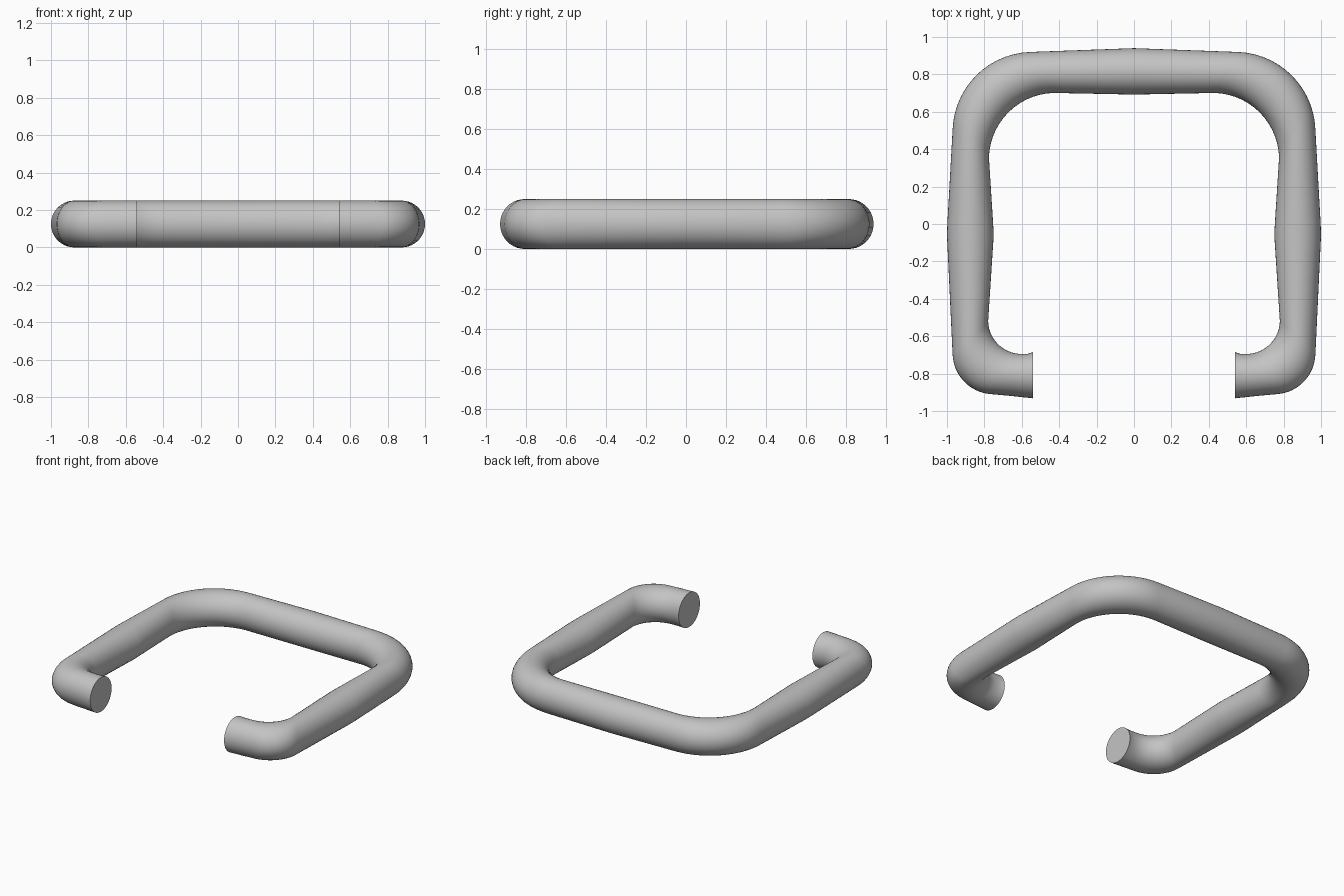
import bpy, bmesh, math
from mathutils import Vector

if "Cube" in bpy.data.objects:
    bpy.data.objects.remove(bpy.data.objects["Cube"])

SIDES = 40       # points round the tube
HALF_H = 0.125   # half the tube height

grey = bpy.data.materials.new("plain grey")
grey.diffuse_color = (0.55, 0.55, 0.55, 1)
grey.use_nodes = True
grey.node_tree.nodes["Principled BSDF"].inputs["Base Color"].default_value = grey.diffuse_color


def bend(co, ro, ci, ri, a0, a1, steps):
    """Pairs of outer and inner edge points round a corner."""
    pairs = []
    for i in range(steps + 1):
        a = math.radians(a0 + (a1 - a0) * i / steps)
        d = Vector((math.cos(a), math.sin(a)))
        pairs.append((Vector(co) + d * ro, Vector(ci) + d * ri))
    return pairs


# Right half of the handle, from back middle to the open front end
half = [(Vector((0, 0.94)), Vector((0, 0.692)))]
half += bend((0.54, 0.49), 0.43, (0.42, 0.345), 0.356, 88, 2, 14)
half += [(Vector((0.998, 0.0)), Vector((0.753, 0.0))),
         (Vector((1.0, -0.06)), Vector((0.75, -0.06)))]
half += bend((0.75, -0.69), 0.22, (0.60, -0.515), 0.18, -2, -84, 12)
half += [(Vector((0.66, -0.919)), Vector((0.57, -0.695))),
         (Vector((0.54, -0.932)), Vector((0.54, -0.685)))]

# Mirror to the left to get one continuous tube
left = [(Vector((-o.x, o.y)), Vector((-i.x, i.y))) for o, i in half[1:]]
pairs = left[::-1] + half

# Skin the rings and close both ends
bm = bmesh.new()
rings = []
for outer, inner in pairs:
    mid, arm = (outer + inner) / 2, (outer - inner) / 2
    ring = []
    for k in range(SIDES):
        a = math.tau * k / SIDES
        p = mid + arm * math.cos(a)
        ring.append(bm.verts.new((p.x, p.y, HALF_H + HALF_H * math.sin(a))))
    rings.append(ring)
for r0, r1 in zip(rings, rings[1:]):
    for k in range(SIDES):
        n = (k + 1) % SIDES
        bm.faces.new((r0[k], r0[n], r1[n], r1[k]))
bm.faces.new(rings[0])
bm.faces.new(rings[-1])
bmesh.ops.recalc_face_normals(bm, faces=bm.faces[:])

mesh = bpy.data.meshes.new("bent_tube_handle")
bm.to_mesh(mesh)
bm.free()
mesh.materials.append(grey)
obj = bpy.data.objects.new("bent_tube_handle", mesh)
bpy.context.collection.objects.link(obj)

# Smooth tube with crisp end caps
bpy.context.view_layer.objects.active = obj
obj.select_set(True)
bpy.ops.object.shade_smooth_by_angle(angle=math.radians(40))
